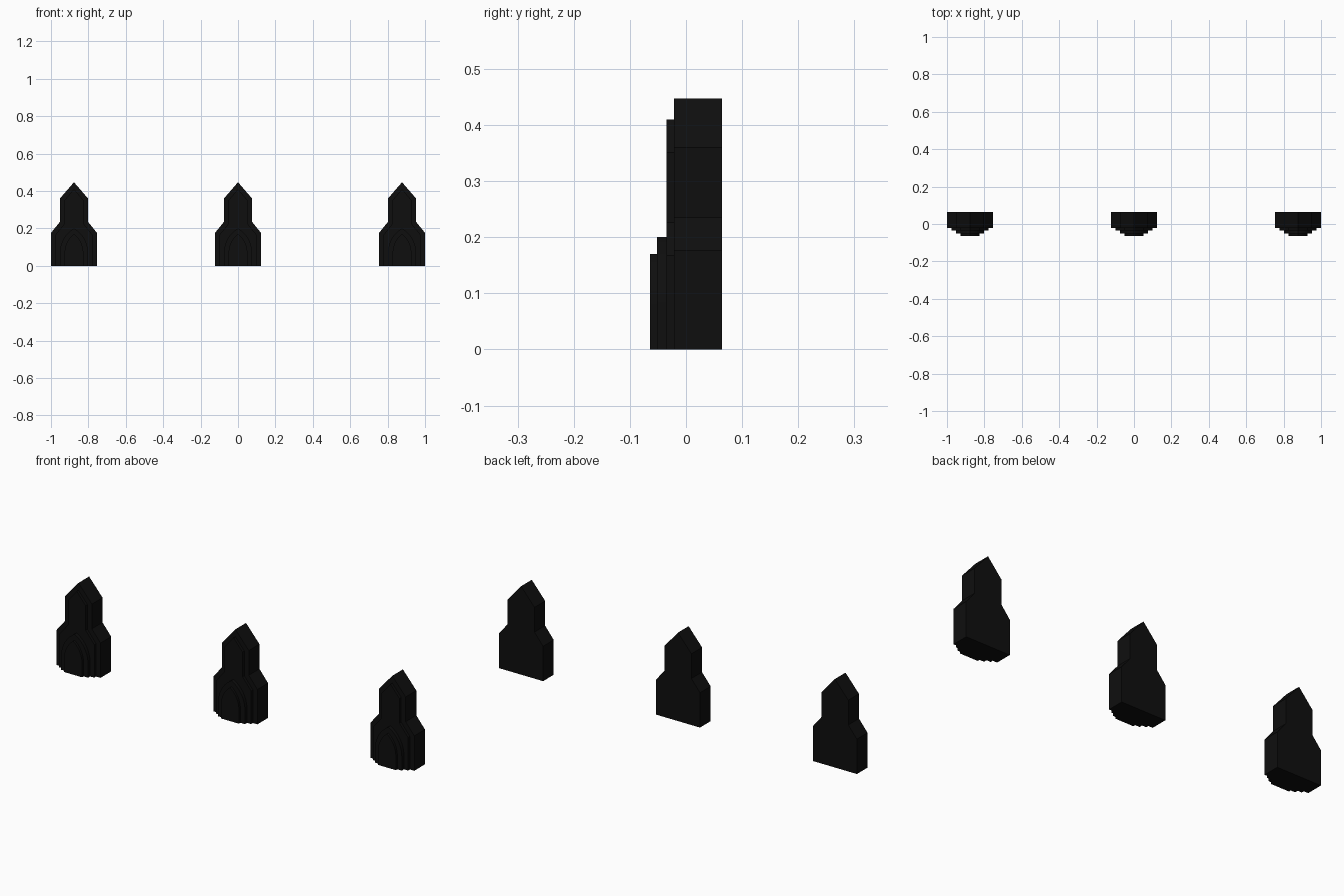
import bpy
import math

cube = bpy.data.objects.get("Cube")
if cube:
    bpy.data.objects.remove(cube, do_unlink=True)

black = bpy.data.materials.new("matte black")
black.use_nodes = True
COLOUR = (0.0045, 0.0045, 0.0045, 1)
black.diffuse_color = COLOUR
black.node_tree.nodes["Principled BSDF"].inputs["Base Color"].default_value = COLOUR


def slab(name, half, front, back, x):
    """Extrude a symmetric outline, given as its right half from base to apex."""
    outline = half + [(-px, pz) for px, pz in reversed(half[:-1])]
    n = len(outline)
    verts = [(px, y, pz) for y in (front, back) for px, pz in outline]
    faces = [tuple(range(n)), tuple(reversed(range(n, 2 * n)))]
    faces += [(i, i + n, (i + 1) % n + n, (i + 1) % n) for i in range(n)]
    mesh = bpy.data.meshes.new(name)
    mesh.from_pydata(verts, [], faces)
    mesh.materials.append(black)
    obj = bpy.data.objects.new(name, mesh)
    obj.location.x = x
    bpy.context.collection.objects.link(obj)


def pointed_arch(width, centre=0.075, spring=0.07, steps=10):
    """Right half of a pointed arch, struck from a centre on the far side."""
    radius = width + centre
    end = math.acos(centre / radius)
    arc = [(radius * math.cos(end * i / steps) - centre,
            spring + radius * math.sin(end * i / steps)) for i in range(steps)]
    apex = (0, spring + radius * math.sin(end))
    return [(width, 0)] + arc + [apex]


# Gabled silhouette and its evenly inset copy
body = [(0.123, 0), (0.123, 0.176), (0.075, 0.235), (0.075, 0.36), (0, 0.447)]
panel = [(0.098, 0), (0.098, 0.167), (0.05, 0.226), (0.05, 0.351), (0, 0.41)]

# Layers step forward towards the innermost arch
for side, x in (("right", -0.877), ("middle", 0), ("left", 0.877)):
    slab(side + "_tower_body", body, -0.021, 0.064, x)
    slab(side + "_raised_panel", panel, -0.035, -0.02, x)
    slab(side + "_outer_arch", pointed_arch(0.075), -0.052, -0.034, x)
    slab(side + "_inner_arch", pointed_arch(0.05), -0.064, -0.051, x)
